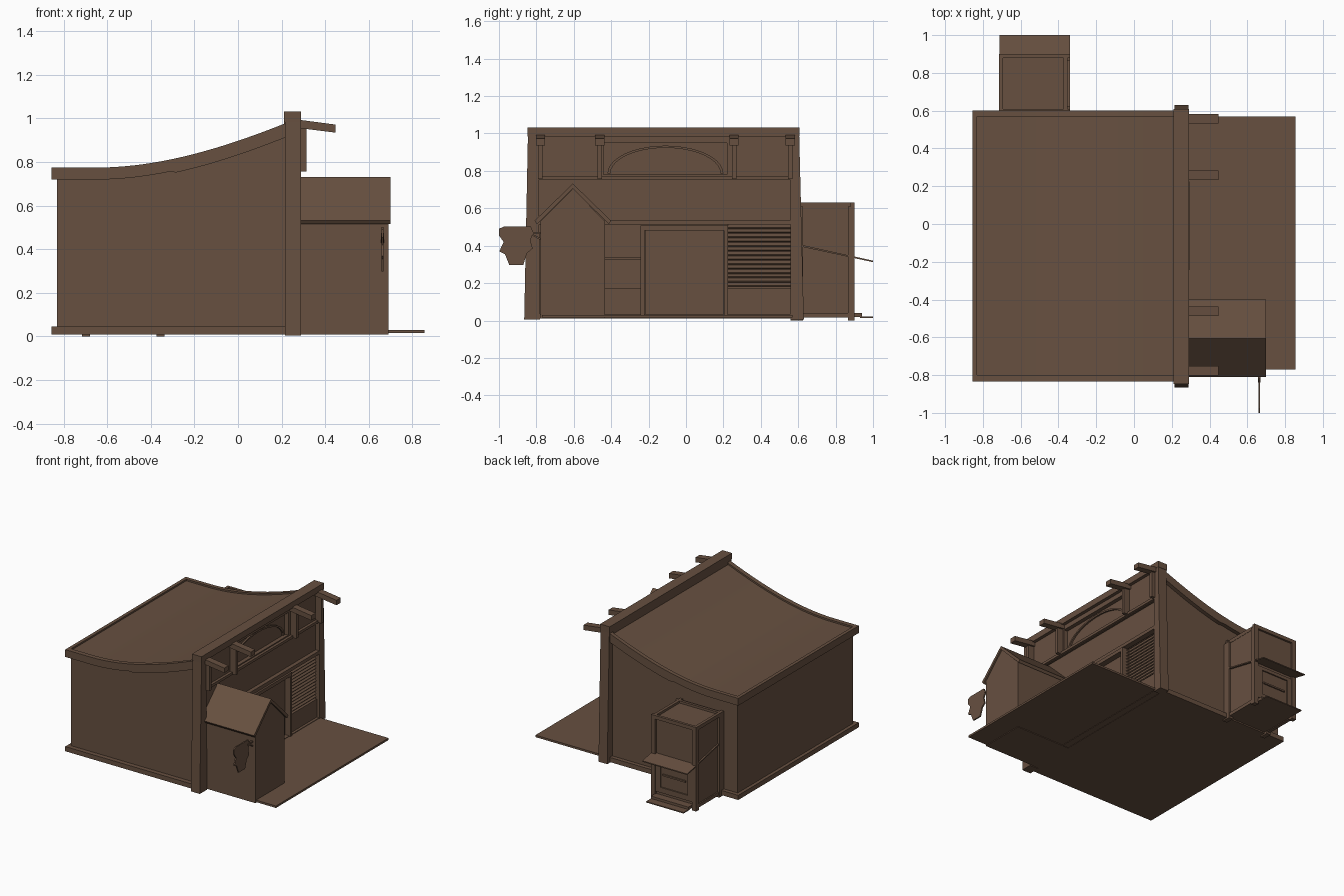
import bpy, bmesh, math
from mathutils import Vector

if "Cube" in bpy.data.objects:
    bpy.data.objects.remove(bpy.data.objects["Cube"])

brown = bpy.data.materials.new("brown_wood")
brown.use_nodes = True
colour = (0.135, 0.08, 0.051, 1)
brown.diffuse_color = colour
bsdf = brown.node_tree.nodes["Principled BSDF"]
bsdf.inputs["Base Color"].default_value = colour
bsdf.inputs["Roughness"].default_value = 0.9


def prism(name, points, axis, start, end):
    """Extrude a 2D outline along an axis; the points use the other two axes in order."""
    bm = bmesh.new()

    def place(p, d):
        co = list(p)
        co.insert("xyz".index(axis), d)
        return bm.verts.new(co)
    low = [place(p, start) for p in points]
    high = [place(p, end) for p in points]
    bm.faces.new(low)
    bm.faces.new(high)
    for i in range(len(points)):
        j = (i + 1) % len(points)
        bm.faces.new((low[i], low[j], high[j], high[i]))
    bmesh.ops.recalc_face_normals(bm, faces=bm.faces)
    mesh = bpy.data.meshes.new(name)
    bm.to_mesh(mesh)
    bm.free()
    mesh.materials.append(brown)
    ob = bpy.data.objects.new(name, mesh)
    bpy.context.collection.objects.link(ob)
    return ob


def box(name, x, y, z):
    return prism(name, [(x[0], y[0]), (x[1], y[0]), (x[1], y[1]), (x[0], y[1])], "z", *z)


def frame(name, x, y, z, w):
    """Rectangular frame facing x, made of four bars."""
    for side in ((y[0], y[0] + w), (y[1] - w, y[1])):
        box(name + "_side", x, side, z)
    for level in ((z[0], z[0] + w), (z[1] - w, z[1])):
        box(name + "_rail", x, (y[0] + w, y[1] - w), level)


# Swooping roof profile
LOW, HIGH = -0.855, 0.215


def roof_z(x):
    t = max(0, (x + 0.65) / 0.86)
    return 0.775 + 0.2 * t * t * (1.3 - 0.3 * t)


def swoop(x0, x1, drop_top, bottom):
    xs = [x0 + (x1 - x0) * i / 28 for i in range(29)]
    return [(x, roof_z(x) - drop_top) for x in xs] + [(x, bottom(x)) for x in reversed(xs)]


# Main hall, roof and roof rim
prism("hall_walls", swoop(-0.83, HIGH, 0.03, lambda x: 0.01), "y", -0.8, 0.57)
roof = prism("roof", swoop(-0.83, HIGH, 0.012, lambda x: roof_z(x) - 0.05), "y", -0.8, 0.57)
for y0, y1 in ((-0.835, -0.8), (0.57, 0.6)):
    prism("roof_rim_side", swoop(LOW, HIGH, 0, lambda x: roof_z(x) - 0.055 - 0.01 * (x > -0.3)),
          "y", y0, y1)
box("roof_rim_low_end", (LOW, -0.83), (-0.8, 0.57), (0.72, 0.775))
box("base_skirt", (LOW, 0.22), (-0.835, 0.6), (0.01, 0.045))
box("forecourt", (0.2, 0.855), (-0.77, 0.57), (0.015, 0.03))

# Facade corner pillars, slightly wider at the foot
prism("pillar_right", [(-0.865, 0.005), (-0.78, 0.005), (-0.79, 1.0), (-0.845, 1.0)], "x", 0.215, 0.288)
prism("pillar_left", [(0.56, 0.005), (0.63, 0.005), (0.605, 1.0), (0.56, 1.0)], "x", 0.215, 0.288)
box("top_beam", (0.21, 0.29), (-0.848, 0.608), (0.985, 1.032))

# Facade wall built around the sunken bays
IN = (0.212, 0.265)
box("facade_back", (0.21, 0.235), (-0.8, 0.57), (0.01, 1.0))
box("sign_panel_rail_top", IN, (-0.8, 0.57), (0.95, 0.99))
box("sign_panel_rail_bottom", IN, (-0.8, 0.57), (0.75, 0.78))
box("sign_panel_side_right", IN, (-0.8, -0.44), (0.78, 0.95))
box("sign_panel_side_left", IN, (0.22, 0.57), (0.78, 0.95))
box("middle_band", (0.212, 0.255), (-0.8, 0.57), (0.53, 0.75))
box("upper_ledge", (0.22, 0.285), (-0.8, 0.565), (0.752, 0.772))
box("lower_ledge", (0.22, 0.285), (-0.8, 0.565), (0.512, 0.538))
box("sill", (0.22, 0.285), (-0.8, 0.565), (0.012, 0.034))

# Arched moulding inside the sign panel
outer = [(-0.11 + 0.31 * math.cos(a), 0.785 + 0.15 * math.sin(a))
         for a in [math.pi * i / 20 for i in range(21)]]
inner = [(-0.11 + (y + 0.11) * 0.95, 0.785 + (z - 0.785) * 0.92) for y, z in reversed(outer)]
prism("panel_arch", outer + inner, "x", 0.23, 0.247)

# Door with frame
box("door_leaf", (0.22, 0.25), (-0.22, 0.2), (0.03, 0.485))
box("door_lintel", (0.22, 0.294), (-0.243, 0.225), (0.482, 0.508))
for y0 in (-0.243, 0.203):
    box("door_jamb", (0.22, 0.294), (y0, y0 + 0.022), (0.015, 0.482))

# Bays beside the door
box("right_bay_lower", IN, (-0.44, -0.24), (0.03, 0.17))
box("right_bay_middle", (0.212, 0.255), (-0.44, -0.24), (0.17, 0.33))
box("right_bay_rail", IN, (-0.44, -0.24), (0.325, 0.337))
box("left_bay_lower", IN, (0.225, 0.565), (0.03, 0.17))
for i in range(14):
    z = 0.18 + i * 0.024
    prism("shutter_slat", [(0.233, z + 0.018), (0.238, z + 0.022), (0.26, z + 0.006), (0.256, z)],
          "y", 0.225, 0.562)

# Roof beam ends with posts
for y in (-0.778, -0.462, 0.257, 0.557):
    prism("beam_end", [(0.25, 0.998), (0.25, 0.96), (0.448, 0.935), (0.448, 0.972)], "y",
          y - 0.025, y + 0.025)
    box("beam_post", (0.25, 0.315), (y - 0.012, y + 0.012), (0.757, 0.97))

# Gabled porch
MID, EAVE, PEAK = -0.605, 0.525, 0.732
prism("porch_body", [(-0.778, 0.01), (-0.432, 0.01), (-0.432, 0.53), (MID, 0.705), (-0.778, 0.53)],
      "x", 0.23, 0.69)
for s in (-1, 1):
    prism("porch_roof", [(MID, PEAK), (MID + s * 0.205, EAVE + 0.008), (MID + s * 0.192, EAVE - 0.01),
                         (MID, PEAK - 0.026)], "x", 0.25, 0.7)

# Hanging sign with ragged outline
sign = [(-1, 0.49), (-0.975, 0.502), (-0.83, 0.502), (-0.815, 0.47), (-0.832, 0.43), (-0.82, 0.385),
        (-0.85, 0.36), (-0.87, 0.298), (-0.945, 0.298), (-0.968, 0.355), (-0.998, 0.37),
        (-0.975, 0.42), (-1, 0.455)]
prism("hanging_sign", sign, "x", 0.658, 0.668)
box("sign_arm", (0.656, 0.67), (-0.84, -0.775), (0.462, 0.474))
prism("sign_brace", [(-0.835, 0.462), (-0.82, 0.462), (-0.775, 0.44), (-0.775, 0.428)], "x", 0.656, 0.67)

# Rear booth
X0, X1, Y0, Y1 = -0.715, -0.338, 0.56, 0.9
box("booth_body", (X0 + 0.015, X1 - 0.015), (Y0, Y1 - 0.015), (0.02, 0.615))
for x in (X0, X1 - 0.035):
    box("booth_front_post", (x, x + 0.035), (Y1 - 0.035, Y1), (0, 0.61))
    box("booth_rear_post", (x, x + 0.035), (Y0, 0.625), (0, 0.61))
    box("booth_foot_rail", (x + 0.005, x + 0.03), (0.62, 0.87), (0.015, 0.04))
    box("booth_top_rail", (x, x + 0.022), (Y0, Y1), (0.605, 0.632))
for y in (Y0 + 0.03, Y1 - 0.02):
    box("booth_top_cross_rail", (X0, X1), (y, y + 0.02), (0.605, 0.632))
prism("booth_awning", [(0.61, 0.406), (1.0, 0.32), (1.0, 0.312), (0.61, 0.396)], "x", X0 + 0.004, X1)

# Booth counter panel, slot and steps
bx, by = (X0 + 0.035, X1 - 0.035), (Y1 - 0.02, Y1 - 0.005)
box("counter_rail_top", bx, by, (0.29, 0.315))
box("counter_rail_bottom", bx, by, (0.06, 0.1))
for x in (bx[0], bx[1] - 0.04):
    box("counter_side", (x, x + 0.04), by, (0.1, 0.29))
box("counter_slot", (-0.62, -0.43), by, (0.19, 0.202))
box("booth_step", (X0 + 0.035, X1 - 0.03), (Y1 - 0.03, 0.942), (0.018, 0.04))
box("booth_mat", (X0 + 0.035, X1 - 0.03), (0.93, 1.0), (0.014, 0.022))

# Smooth only the curved roof
bpy.ops.object.select_all(action="DESELECT")
for ob in bpy.context.collection.objects:
    if ob.name.startswith("roof"):
        ob.select_set(True)
        bpy.context.view_layer.objects.active = ob
bpy.ops.object.shade_smooth_by_angle(angle=math.radians(30))
